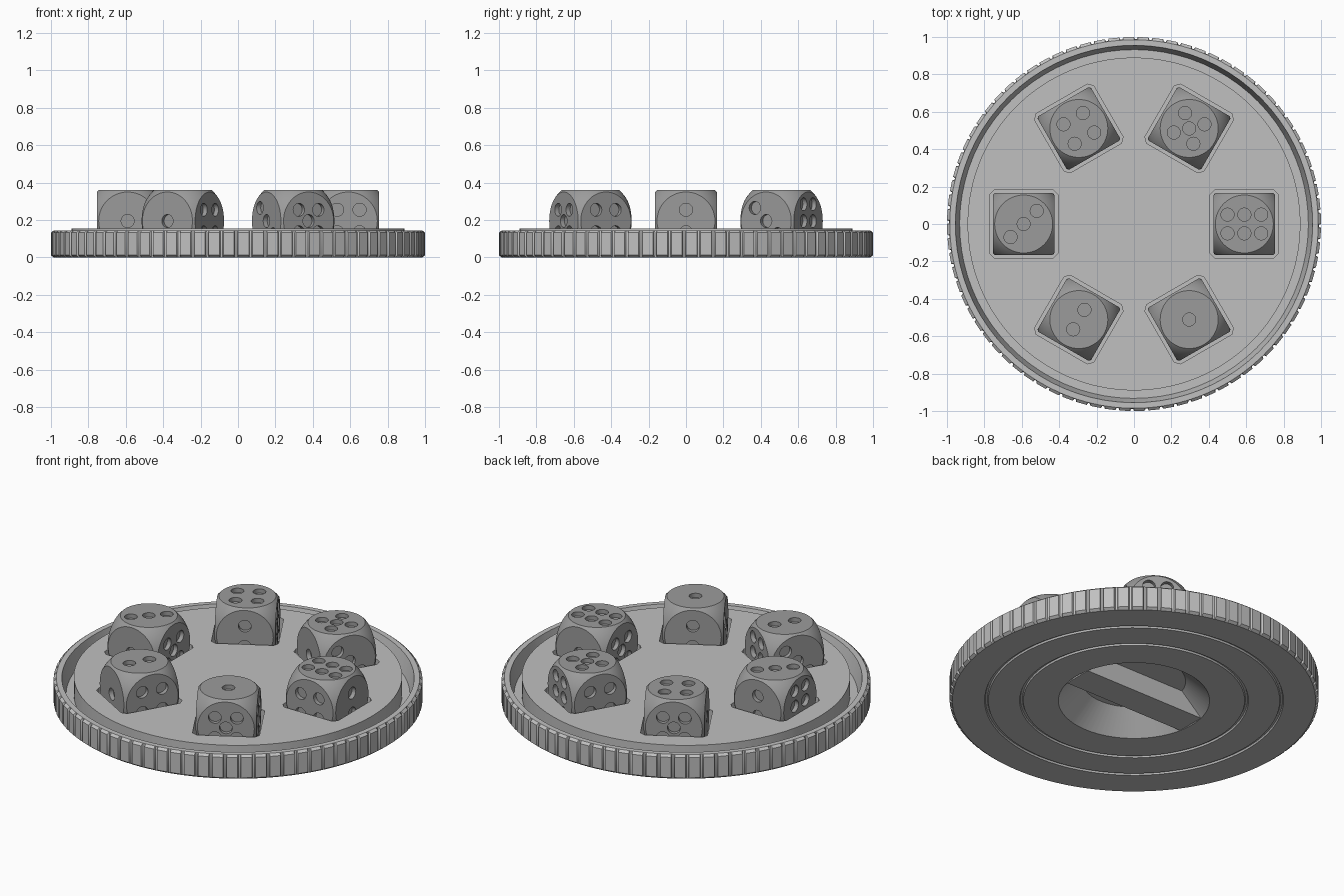
import bpy, bmesh, math
from mathutils import Matrix, Vector

if "Cube" in bpy.data.objects:
    bpy.data.objects.remove(bpy.data.objects["Cube"], do_unlink=True)


def material(name, value):
    m = bpy.data.materials.new(name)
    m.use_nodes = True
    col = (value, value, value, 1)
    m.diffuse_color = col
    m.node_tree.nodes["Principled BSDF"].inputs["Base Color"].default_value = col
    return m


LIGHT = material("light grey", 0.53)
MID = material("mid grey", 0.33)


def finish(bm, name, mat):
    bmesh.ops.recalc_face_normals(bm, faces=bm.faces)
    me = bpy.data.meshes.new(name)
    bm.to_mesh(me)
    bm.free()
    me.materials.append(mat)
    ob = bpy.data.objects.new(name, me)
    bpy.context.collection.objects.link(ob)
    return ob


def activate(ob):
    bpy.ops.object.select_all(action='DESELECT')
    ob.select_set(True)
    bpy.context.view_layer.objects.active = ob


def boolean(ob, tool, op):
    mod = ob.modifiers.new("cut", 'BOOLEAN')
    mod.operation, mod.solver, mod.object = op, 'EXACT', tool
    activate(ob)
    bpy.ops.object.modifier_apply(modifier=mod.name)
    bpy.data.objects.remove(tool, do_unlink=True)


def smooth(ob):
    activate(ob)
    bpy.ops.object.shade_smooth_by_angle(angle=math.radians(30))


# Dimensions
RIBS = 80
RING = 0.59      # distance of the dice from the middle
HALF = 0.165     # half a die
FLOOR = 0.03     # bottom of the sockets
TOP = 0.155


# Round tray: lathed profile with a ribbed edge and a dished underside
profile = [(0.28, 0.12), (0.41, 0)]
for r in (0.61, 0.80):
    profile += [(r - 0.01, 0), (r - 0.006, 0.01), (r + 0.006, 0.01), (r + 0.01, 0)]
profile += [(0.985, 0), (1, 0.012), (1, 0.133), (0.985, 0.145), (0.955, 0.145),
            (0.932, 0.045), (0.89, 0.045), (0.89, TOP)]
bm = bmesh.new()
columns = []
for i in range(RIBS):
    for part, groove in ((0, 0), (0.74, 0), (0.8, 1), (0.94, 1)):
        a = math.tau * (i + part) / RIBS
        col = []
        for r, z in profile:
            r -= 0.012 * groove * (r > 0.99)
            col.append(bm.verts.new((r * math.cos(a), r * math.sin(a), z)))
        columns.append(col)
for a, b in zip(columns, columns[1:] + columns[:1]):
    for k in range(len(profile) - 1):
        bm.faces.new((a[k], b[k], b[k + 1], a[k + 1]))
bm.faces.new([c[0] for c in columns])
bm.faces.new([c[-1] for c in columns])
tray = finish(bm, "tray", LIGHT)

# Square sockets with clipped corners
bm = bmesh.new()
for k in range(6):
    place = (Matrix.Rotation(k * math.pi / 3, 4, 'Z')
             @ Matrix.Translation((RING, 0, FLOOR + 0.15))
             @ Matrix.Diagonal((0.365, 0.365, 0.3, 1)))
    bmesh.ops.create_cube(bm, size=1, matrix=place)
upright = [e for e in bm.edges if abs(e.verts[0].co.z - e.verts[1].co.z) > 0.1]
bmesh.ops.bevel(bm, geom=upright, offset=0.025, segments=1, affect='EDGES')
boolean(tray, finish(bm, "socket_cutter", LIGHT), 'DIFFERENCE')
smooth(tray)

# Finger grip across the underside dish
bm = bmesh.new()
bmesh.ops.create_cube(bm, size=1, matrix=Matrix.Translation((0, 0, 0.0625))
                      @ Matrix.Diagonal((0.8, 0.175, 0.125, 1)))
finish(bm, "grip_bar", LIGHT)


# Dice
def spots(n):
    d = 0.06
    pts = [(0, 0)] if n % 2 else []
    if n == 2:
        pts += [(d, 0), (-d, 0)]
    if n == 3:
        pts += [(0.07, 0.07), (-0.07, -0.07)]
    if n in (4, 5):
        pts += [(x, y) for x in (-d, d) for y in (-d, d)]
    if n == 6:
        pts += [(x, y) for x in (-0.09, 0, 0.09) for y in (-0.05, 0.05)]
    return pts


def make_die(top, sides):
    bm = bmesh.new()
    bmesh.ops.create_cube(bm, size=2 * HALF)
    die = finish(bm, "die_" + str(top), MID)
    bm = bmesh.new()
    bmesh.ops.create_uvsphere(bm, u_segments=64, v_segments=40, radius=0.2265)
    boolean(die, finish(bm, "ball_cutter", MID), 'INTERSECT')

    # Recessed spots: outward, left, inward, right, then top and bottom
    turns = [Matrix.Rotation(k * math.pi / 2, 4, 'Z')
             @ Matrix.Rotation(math.pi / 2, 4, 'Y') for k in range(4)]
    turns += [Matrix.Identity(4), Matrix.Rotation(math.pi, 4, 'X')]
    bm = bmesh.new()
    for turn, n in zip(turns, list(sides) + [top, 7 - top]):
        for x, y in spots(n):
            bmesh.ops.create_cone(bm, cap_ends=True, segments=24, radius1=0.035,
                                  radius2=0.035, depth=0.05,
                                  matrix=turn @ Matrix.Translation((x, y, HALF)))
    boolean(die, finish(bm, "spot_cutter", MID), 'DIFFERENCE')
    angle = (6 - top) * math.pi / 3
    die.data.transform(Matrix.Rotation(angle, 4, 'Z')
                       @ Matrix.Translation((RING, 0, FLOOR + HALF)))
    smooth(die)


faces = {1: (5, 4, 2, 3), 2: (1, 4, 6, 3), 3: (6, 1, 5, 2),
         4: (5, 1, 2, 6), 5: (6, 4, 1, 3), 6: (2, 1, 5, 4)}
for top, sides in faces.items():
    make_die(top, sides)
